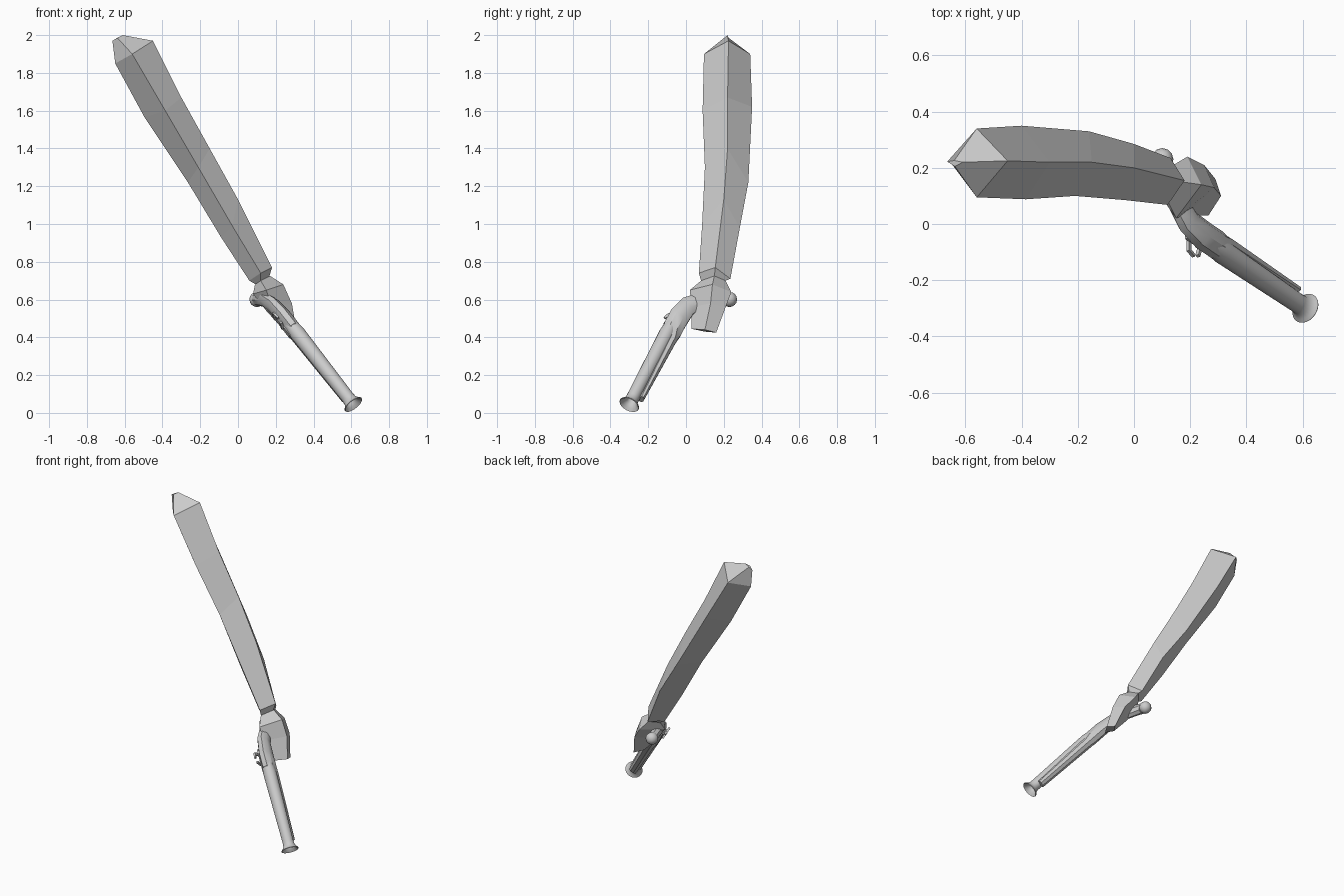
import bpy, bmesh, math
from mathutils import Vector, Matrix

if "Cube" in bpy.data.objects:
    bpy.data.objects.remove(bpy.data.objects["Cube"])

grey = bpy.data.materials.new("plain_grey")
grey.diffuse_color = (0.6, 0.6, 0.6, 1)
grey.use_nodes = True
grey.node_tree.nodes["Principled BSDF"].inputs["Base Color"].default_value = grey.diffuse_color

# Pistol frame: muzzle point, bore direction, gun "up" and side
M = Vector((0.61, -0.30, 0.045))
D = Vector((0.569, -0.385, -0.725)).normalized()
U = Vector((0, -0.89, 0.45))
U = (U - D * U.dot(D)).normalized()
S = D.cross(U)


def gun(t, u, s=0.0):
    return M + D * t + U * u + S * s


def finish(name, bm, smooth=None):
    bmesh.ops.recalc_face_normals(bm, faces=bm.faces)
    me = bpy.data.meshes.new(name)
    bm.to_mesh(me)
    bm.free()
    ob = bpy.data.objects.new(name, me)
    bpy.context.collection.objects.link(ob)
    me.materials.append(grey)
    if smooth:
        bpy.ops.object.select_all(action='DESELECT')
        ob.select_set(True)
        bpy.context.view_layer.objects.active = ob
        bpy.ops.object.shade_smooth_by_angle(angle=math.radians(smooth))
    return ob


def loft(name, rings, smooth=None, caps=(True, True), closed=False):
    bm = bmesh.new()
    vs = [[bm.verts.new(p) for p in r] for r in rings]
    n = len(vs[0])
    pairs = list(zip(vs, vs[1:])) + ([(vs[-1], vs[0])] if closed else [])
    for a, b in pairs:
        for i in range(n):
            j = (i + 1) % n
            bm.faces.new((a[i], a[j], b[j], b[i]))
    if caps[0]:
        bm.faces.new(vs[0])
    if caps[1]:
        bm.faces.new(vs[-1])
    bmesh.ops.remove_doubles(bm, verts=bm.verts, dist=0.0001)
    return finish(name, bm, smooth)


# Sleeved arm: diamond sections (front, right, back, left), wedge at the shoulder
loft("arm", [
    [(.12, .08, .70), (.165, .15, .72), (.14, .21, .70), (.095, .15, .68)],
    [(.12, .068, .74), (.18, .155, .77), (.13, .235, .71), (.06, .145, .70)],
    [(-.03, .085, .99), (0, .20, 1.13), (0, .285, .98), (-.09, .17, .93)],
    [(-.21, .10, 1.30), (-.15, .22, 1.40), (-.16, .33, 1.22), (-.265, .20, 1.22)],
    [(-.385, .088, 1.60), (-.30, .22, 1.67), (-.40, .35, 1.62), (-.495, .215, 1.565)],
    [(-.56, .095, 1.90), (-.45, .225, 1.97), (-.56, .34, 1.90), (-.65, .215, 1.85)],
    [(-.638, .205, 1.985), (-.61, .22, 2.0), (-.64, .226, 1.985), (-.665, .222, 1.97)],
])

# Hand: blocky mitten
loft("hand", [
    [(.12, .08, .70), (.17, .15, .725), (.14, .21, .70), (.09, .15, .68)],
    [(.15, .02, .65), (.24, .14, .68), (.19, .24, .64), (.08, .12, .63)],
    [(.18, .03, .56), (.285, .13, .58), (.25, .21, .56), (.15, .10, .54)],
    [(.265, .03, .445), (.31, .10, .44), (.29, .16, .425), (.25, .10, .43)],
])

# Pistol stock: octagonal sections from top point to bottom point
stock = []
for t1, u1, t2, u2, w in [
    (-.065, -.03, -.065, -.058, .025), (-.50, -.01, -.50, -.065, .033),
    (-.56, .04, -.54, -.07, .038), (-.66, .04, -.62, -.07, .038),
    (-.76, .015, -.70, -.075, .034), (-.85, -.06, -.78, -.11, .03),
    (-.90, -.14, -.83, -.17, .03), (-.925, -.19, -.855, -.20, .032),
]:
    a, b = gun(t1, u1), gun(t2, u2)
    c, h = (a + b) / 2, (a - b) / 2
    k = 1 / math.cos(math.pi / 8)
    stock.append([c + h * (k * math.cos(q) * .98) + S * (w * k * math.sin(q))
                  for q in [math.pi / 8 + i * math.pi / 4 for i in range(8)]])
loft("pistol_stock", stock, 35)

# Barrel: lathe with flared, hollow muzzle
N = 20
barrel = [[gun(t, r * math.cos(2 * math.pi * i / N), r * math.sin(2 * math.pi * i / N))
           for i in range(N)] for t, r in [
    (-.60, .034), (-.52, .042), (-.05, .035), (-.025, .037), (-.01, .047),
    (0, .056), (.004, .054), (-.008, .042), (-.03, .027), (-.12, .025)]]
loft("barrel", barrel, 35)

# Butt cap
bm = bmesh.new()
bmesh.ops.create_uvsphere(bm, u_segments=12, v_segments=8, radius=.04)
bmesh.ops.translate(bm, verts=bm.verts, vec=gun(-.898, -.208))
finish("butt_cap", bm, 40)


# Lock parts: thin bars running between two points in the pistol frame
def bar(name, p, q, h, w):
    a, b = gun(*p), gun(*q)
    n = (b - a).cross(S).normalized()
    loft(name, [[c + n * (h * i) + S * (w * j) for i, j in
                 ((1, 1), (1, -1), (-1, -1), (-1, 1))] for c in (a, b)])


bar("lock_plate", (-.69, -.012, .036), (-.53, -.012, .036), .022, .006)
bar("hammer", (-.66, -.01, .046), (-.66, .045, .046), .008, .006)
bar("hammer_jaw", (-.665, .04, .046), (-.63, .05, .046), .006, .006)
bar("frizzen", (-.59, -.005, .046), (-.605, .04, .046), .006, .007)
